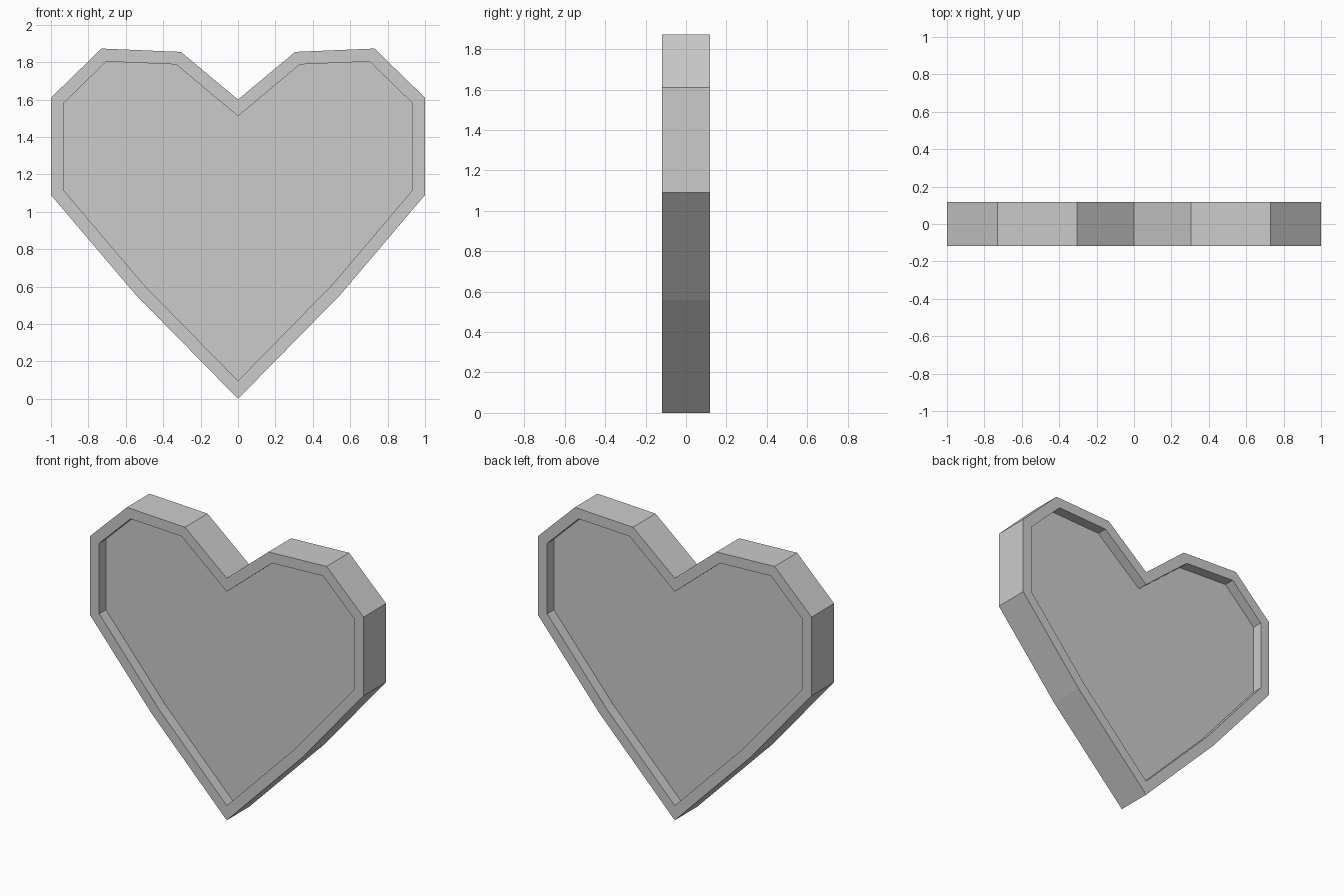
import bpy, bmesh
from mathutils import Vector

if "Cube" in bpy.data.objects:
    bpy.data.objects.remove(bpy.data.objects["Cube"])

HALF_DEPTH = 0.118   # half of the plate thickness
RIM = 0.068          # width of the raised border
RECESS = 0.07        # depth of the sunken panel on each side

# Right half of the heart outline, bottom tip to top notch
half = [(0, 0), (0.55, 0.56), (1, 1.09), (1, 1.61), (0.73, 1.873), (0.305, 1.855), (0, 1.6)]
outline = half + [(-x, z) for x, z in half[-2:0:-1]]

grey = bpy.data.materials.new("light grey")
grey.diffuse_color = (0.6, 0.6, 0.6, 1)
grey.use_nodes = True
grey.node_tree.nodes["Principled BSDF"].inputs["Base Color"].default_value = grey.diffuse_color

# Solid heart plate
bm = bmesh.new()
front = bm.faces.new([bm.verts.new((x, -HALF_DEPTH, z)) for x, z in outline])
back = bm.faces.new([bm.verts.new((x, HALF_DEPTH, z)) for x, z in reversed(outline)])
n = len(outline)
fv, bv = list(front.verts), list(back.verts)[::-1]
for i in range(n):
    j = (i + 1) % n
    bm.faces.new((fv[j], fv[i], bv[i], bv[j]))
bmesh.ops.recalc_face_normals(bm, faces=bm.faces)

# Raised border with a sunken panel on both sides
for face, direction in ((front, 1), (back, -1)):
    bmesh.ops.inset_individual(bm, faces=[face], thickness=RIM, use_even_offset=True)
    panel = bmesh.ops.extrude_discrete_faces(bm, faces=[face])["faces"][0]
    bmesh.ops.translate(bm, verts=panel.verts, vec=Vector((0, direction * RECESS, 0)))

mesh = bpy.data.meshes.new("heart_plate")
bm.to_mesh(mesh)
bm.free()
mesh.materials.append(grey)
heart = bpy.data.objects.new("heart_plate", mesh)
bpy.context.collection.objects.link(heart)
